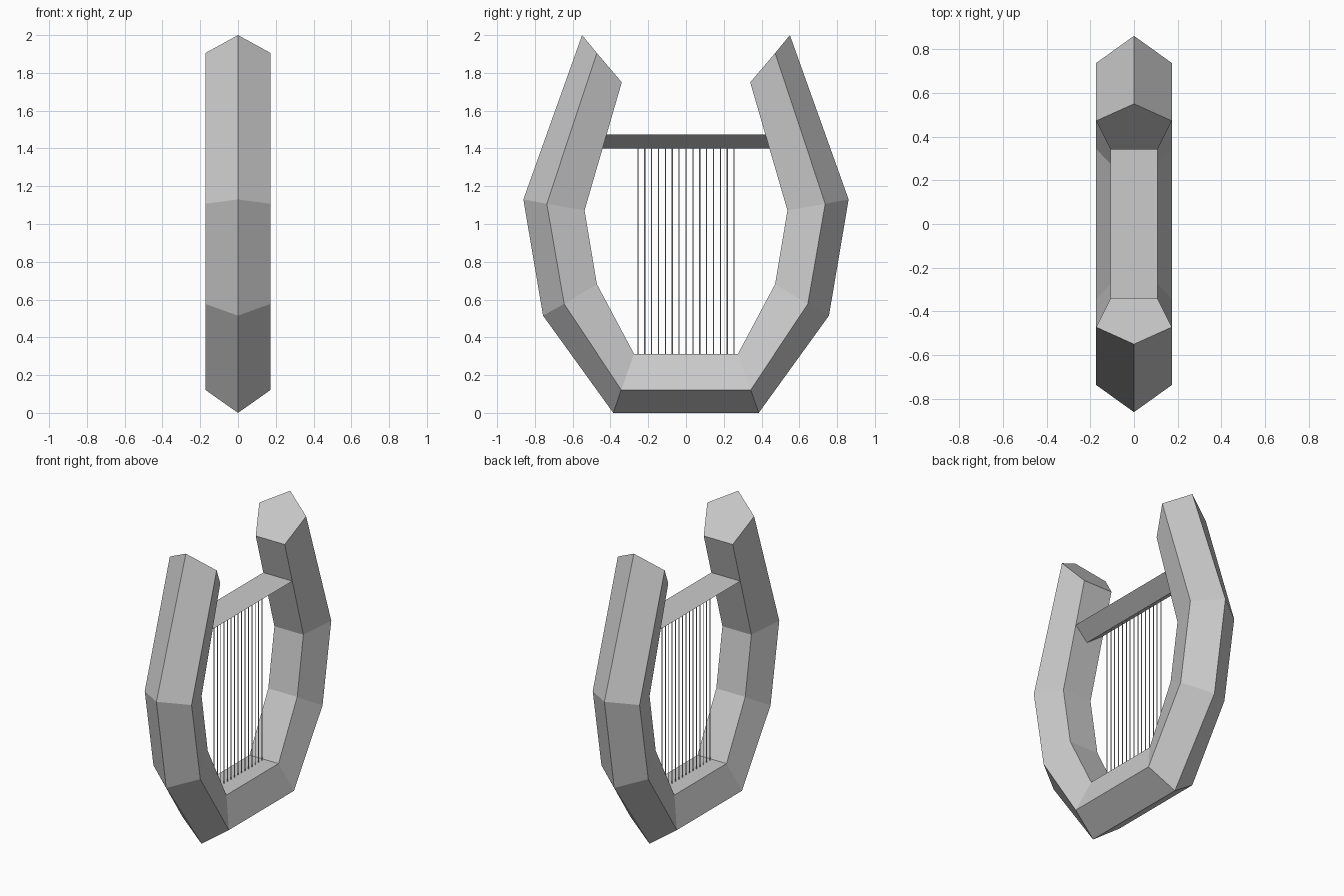
import bpy, bmesh

if "Cube" in bpy.data.objects:
    bpy.data.objects.remove(bpy.data.objects["Cube"])

def mesh_object(name, bm):
    bmesh.ops.recalc_face_normals(bm, faces=bm.faces)
    me = bpy.data.meshes.new(name)
    bm.to_mesh(me)
    bm.free()
    ob = bpy.data.objects.new(name, me)
    bpy.context.collection.objects.link(ob)
    return ob

def loft(name, rings):
    """Skin a list of closed rings and cap both ends."""
    bm = bmesh.new()
    loops = [[bm.verts.new(p) for p in ring] for ring in rings]
    n = len(loops[0])
    for a, b in zip(loops, loops[1:]):
        for i in range(n):
            j = (i + 1) % n
            bm.faces.new((a[i], a[j], b[j], b[i]))
    bm.faces.new(loops[0])
    bm.faces.new(loops[-1])
    return mesh_object(name, bm)

# Frame: pentagonal section swept around a U, given as (y, z) at each bend
outer = [(0.385, 0.0), (0.757, 0.515), (0.861, 1.13), (0.55, 2.0)]
middle = [(0.343, 0.122), (0.645, 0.577), (0.737, 1.107), (0.472, 1.905)]
inner = [(0.275, 0.312), (0.472, 0.682), (0.537, 1.072), (0.34, 1.75)]
MID_X, IN_X = 0.173, 0.107

def section(o, m, i, side):
    return [(x, side * p[0], p[1]) for x, p in
            ((0, o), (MID_X, m), (IN_X, i), (-IN_X, i), (-MID_X, m))]

bends = list(zip(outer, middle, inner))
rings = [section(*b, -1) for b in reversed(bends)] + [section(*b, 1) for b in bends]
loft("frame", rings)

# Crossbar: triangular prism, edge down, ends resting on the arms
loft("crossbar", [[(-IN_X, s * 0.42, 1.475), (IN_X, s * 0.42, 1.475), (0, s * 0.442, 1.4)]
                  for s in (-1, 1)])

# Strings: fifteen thin rods between the base and the crossbar
bm = bmesh.new()
bottom, top, r = 0.31, 1.403, 0.003
for k in range(15):
    made = bmesh.ops.create_cone(bm, cap_ends=True, segments=6, radius1=r, radius2=r,
                                 depth=top - bottom)
    bmesh.ops.translate(bm, verts=made["verts"],
                        vec=(0, (k - 7) * 0.0364, (top + bottom) / 2))
mesh_object("strings", bm)
